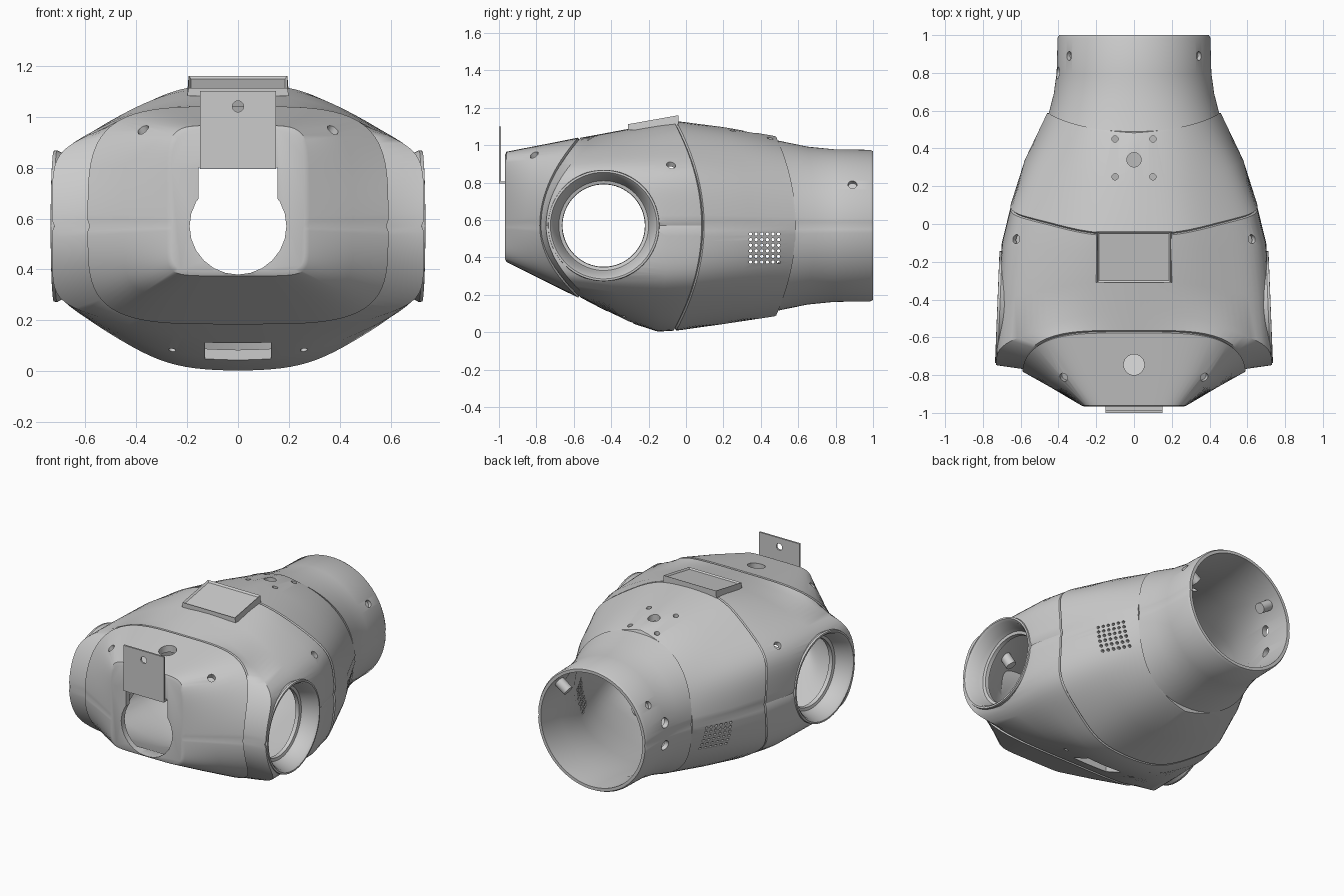
import bpy, bmesh, math
from mathutils import Vector, Matrix

if "Cube" in bpy.data.objects:
    bpy.data.objects.remove(bpy.data.objects["Cube"])

N, ZC = 128, 0.57


def section(ys, yt, w, zt, zb, a=None, h=0.3, p=4.0, line=0.0):
    """Ring of points: octagon (a = half top flat, h = half side flat) or superellipse."""
    pts = []
    for i in range(N):
        t = 2 * math.pi * i / N
        c, s = math.cos(t), math.sin(t)
        H = zt - ZC if s >= 0 else ZC - zb
        k = abs(c) ** p + abs(s) ** p
        if a is not None:
            u, v = a / w, h / H
            k += ((abs(c) * (1 - v) + abs(s) * (1 - u)) / ((1 - v) * u + 1 - u)) ** p
        r = k ** (-1 / p)
        if i in (0, N // 2):
            r *= 1 - line
        x, v = r * c, r * s
        pts.append((x * w, ys + (yt - ys) * min(1, abs(v)) ** 2, ZC + v * H))
    return pts


def inset(s, d, dy=0.0):
    return (s[0] + dy, s[1] + dy, s[2] - d, s[3] - d, s[4] + d) + s[5:]


def groove(s):
    return [inset(s, 0, -0.007), inset(s, 0.012), inset(s, 0, 0.007)]


def finish(name, bm, angle=32):
    bmesh.ops.recalc_face_normals(bm, faces=bm.faces)
    me = bpy.data.meshes.new(name)
    bm.to_mesh(me)
    bm.free()
    ob = bpy.data.objects.new(name, me)
    bpy.context.collection.objects.link(ob)
    smooth(ob, angle)
    return ob


def smooth(ob, angle=32):
    bpy.ops.object.select_all(action='DESELECT')
    ob.select_set(True)
    bpy.context.view_layer.objects.active = ob
    bpy.ops.object.shade_smooth_by_angle(angle=math.radians(angle))


def loft(bm, rings, cap=True, loop=False):
    vs = [[bm.verts.new(p) for p in r] for r in rings]
    pairs = list(zip(vs, vs[1:])) + ([(vs[-1], vs[0])] if loop else [])
    for A, B in pairs:
        n = len(A)
        for i in range(n):
            bm.faces.new((A[i], A[(i + 1) % n], B[(i + 1) % n], B[i]))
    if cap:
        bm.faces.new(vs[0])
        bm.faces.new(vs[-1])


def rod(bm, pos, d, r, length, seg=20):
    m = Matrix.Translation(pos) @ Vector(d).to_track_quat('Z', 'Y').to_matrix().to_4x4()
    bmesh.ops.create_cone(bm, cap_ends=True, segments=seg, radius1=r, radius2=r,
                          depth=length, matrix=m)


def box(bm, x0, x1, y0, y1, z0, z1):
    m = Matrix.Translation(((x0 + x1) / 2, (y0 + y1) / 2, (z0 + z1) / 2)) @ \
        Matrix.Diagonal((x1 - x0, y1 - y0, z1 - z0, 1))
    return bmesh.ops.create_cube(bm, size=1, matrix=m)['verts']


def cut(ob, bm):
    c = finish("cutter", bm)
    c.hide_render = True
    mod = ob.modifiers.new("cut", 'BOOLEAN')
    mod.operation, mod.solver, mod.object = 'DIFFERENCE', 'EXACT', c
    bpy.context.view_layer.objects.active = ob
    bpy.ops.object.modifier_apply(modifier=mod.name)
    bpy.data.objects.remove(c)


# Body stations, front to back: y at side, y at top, half width, top, bottom, flats, sharpness
face = (-0.96, -0.96, 0.28, 0.965, 0.375, None, 0.3, 7)
flare = (-0.86, -0.78, 0.45, 1.0, 0.285, None, 0.3, 5)
seam = (-0.775, -0.57, 0.59, 1.04, 0.185, None, 0.3, 4)
arm_a = (-0.748, -0.45, 0.73, 1.062, 0.125, 0.27, 0.3, 14)
arm_b = (-0.44, -0.30, 0.722, 1.09, 0.05, 0.27, 0.3, 14)
arm_c = (-0.10, -0.15, 0.70, 1.117, 0.002, 0.27, 0.3, 14)
waist = (0.09, -0.06, 0.655, 1.13, 0.007, 0.25, 0.3, 14)
mid = (0.34, 0.2, 0.58, 1.10, 0.04, 0.23, 0.25, 9)
lip = (0.575, 0.465, 0.487, 1.062, 0.072, 0.22, 0.2, 5)
root = (0.585, 0.49, 0.452, 1.025, 0.115, None, 0.3, 2.3)
neck = [(0.69, 0.65, 0.425, 0.992, 0.148, None, 0.3, 2.1),
        (0.8, 0.79, 0.41, 0.978, 0.162, None, 0.3, 2),
        (0.985, 0.985, 0.405, 0.975, 0.165, None, 0.3, 2)]
outer = [(-0.967, -0.967, 0.262, 0.948, 0.39, None, 0.3, 7), face, flare, *groove(seam),
         arm_a, arm_b, arm_c, *groove(waist), mid, lip, inset(lip, 0.006, 0.012), root, *neck,
         inset(neck[-1], 0.008, 0.015)]
inner = [inset(neck[-1], 0.028, 0.015), inset(neck[1], 0.032), inset(root, 0.035),
         inset(mid, 0.04), inset(waist, 0.04), inset(arm_c, 0.04), inset(arm_b, 0.04),
         inset(arm_a, 0.045), inset(seam, 0.045), inset(flare, 0.045),
         (-0.93, -0.93, 0.27, 0.93, 0.41, None, 0.3, 7)]
bm = bmesh.new()
loft(bm, [section(*s, line=0.013) for s in outer] + [section(*s) for s in inner])
body = finish("body_shell", bm)

# Front keyhole, arm openings and bottom slot
bm = bmesh.new()
rod(bm, (0, -0.98, ZC), (0, 1, 0), 0.19, 0.26, 24)
for sx in (-1, 1):
    rod(bm, (sx * 0.7, -0.44, ZC), (1, 0, 0), 0.287, 0.5, 64)
box(bm, -0.13, 0.13, -0.42, -0.28, -0.1, 0.2)
cut(body, bm)
bm = bmesh.new()
box(bm, -0.155, 0.155, -1.1, -0.86, 0.6, 0.8)
cut(body, bm)

# Screw holes, top holes, vents and neck ports
screws = [((0.37, -0.81, 0.945), (0.4, -0.3, 0.85)), ((0.61, -0.08, 0.87), (0.5, 0, 0.85)),
          ((0.345, 0.89, 0.79), (0.8, 0, 0.55)), ((0.26, -0.34, 0.07), (0.1, -0.4, -0.9))]
bm = bmesh.new()
for sx in (-1, 1):
    for (x, y, z), (dx, dy, dz) in screws:
        rod(bm, (sx * x, y, z), (sx * dx, dy, dz), 0.024 if z > 0.5 else 0.014, 0.2)
    for y in (0.25, 0.45):
        rod(bm, (sx * 0.1, y, 1.08), (0, 0, 1), 0.017, 0.2, 12)
    for i in range(6):
        for j in range(6):
            rod(bm, (sx * 0.55, 0.345 + 0.03 * i, 0.375 + 0.03 * j), (1, 0, 0), 0.009, 0.26, 8)
rod(bm, (0, 0.34, 1.08), (0, 0, 1), 0.038, 0.2, 24)
rod(bm, (0, -0.745, 1.0), (0, 0, 1), 0.055, 0.2, 24)
for z in (0.5, 0.65):
    rod(bm, (-0.4, 0.8, z), (1, 0, 0), 0.032, 0.2)
cut(body, bm)
smooth(body)

# Arm socket rings: lathe about x, leaned with the body side
prof = [(0.285, 0.69), (0.298, 0.715), (0.296, 0.728), (0.285, 0.729), (0.272, 0.715),
        (0.25, 0.65), (0.24, 0.625), (0.222, 0.62), (0.22, 0.595), (0.25, 0.592), (0.272, 0.64)]
for sx, side in ((1, "right"), (-1, "left")):
    bm = bmesh.new()
    rings = []
    for r, x in prof:
        ring = []
        for i in range(64):
            t = 2 * math.pi * i / 64
            dy = r * math.cos(t)
            ring.append((sx * (x - 0.04 * dy - 0.005), -0.44 + dy, ZC + r * math.sin(t)))
        rings.append(ring)
    loft(bm, rings, cap=False, loop=True)
    finish("arm_socket_" + side, bm)

# Internal screw bosses
bm = bmesh.new()
for sx in (-1, 1):
    for (x, y, z), (dx, dy, dz) in screws[:3]:
        d = Vector((sx * dx, dy, dz)).normalized()
        rod(bm, Vector((sx * x, y, z)) - d * 0.07, d, 0.034, 0.09)
finish("screw_bosses", bm)

# Sloped hatch on top with a recessed lid
bm = bmesh.new()
for v in box(bm, -0.2, 0.2, -0.31, -0.04, 1.08, 1.16):
    if v.co.z > 1.1:
        v.co.x *= 0.97
        if v.co.y < -0.2:
            v.co.z = 1.112
bm.normal_update()
top = max(bm.faces, key=lambda f: f.normal.z)
bmesh.ops.inset_region(bm, faces=[top], thickness=0.014)
for v in top.verts:
    v.co.z -= 0.01
finish("top_hatch", bm, 20)

# Front bracket: upright plate with a foot and a screw hole
bm = bmesh.new()
box(bm, -0.15, 0.15, -1.0, -0.988, 0.795, 1.1)
plate = finish("front_bracket_plate", bm)
bm = bmesh.new()
rod(bm, (0, -1, 1.04), (0, 1, 0), 0.022, 0.2)
cut(plate, bm)
smooth(plate)
bm = bmesh.new()
box(bm, -0.15, 0.15, -0.99, -0.94, 0.795, 0.807)
finish("front_bracket_foot", bm)
